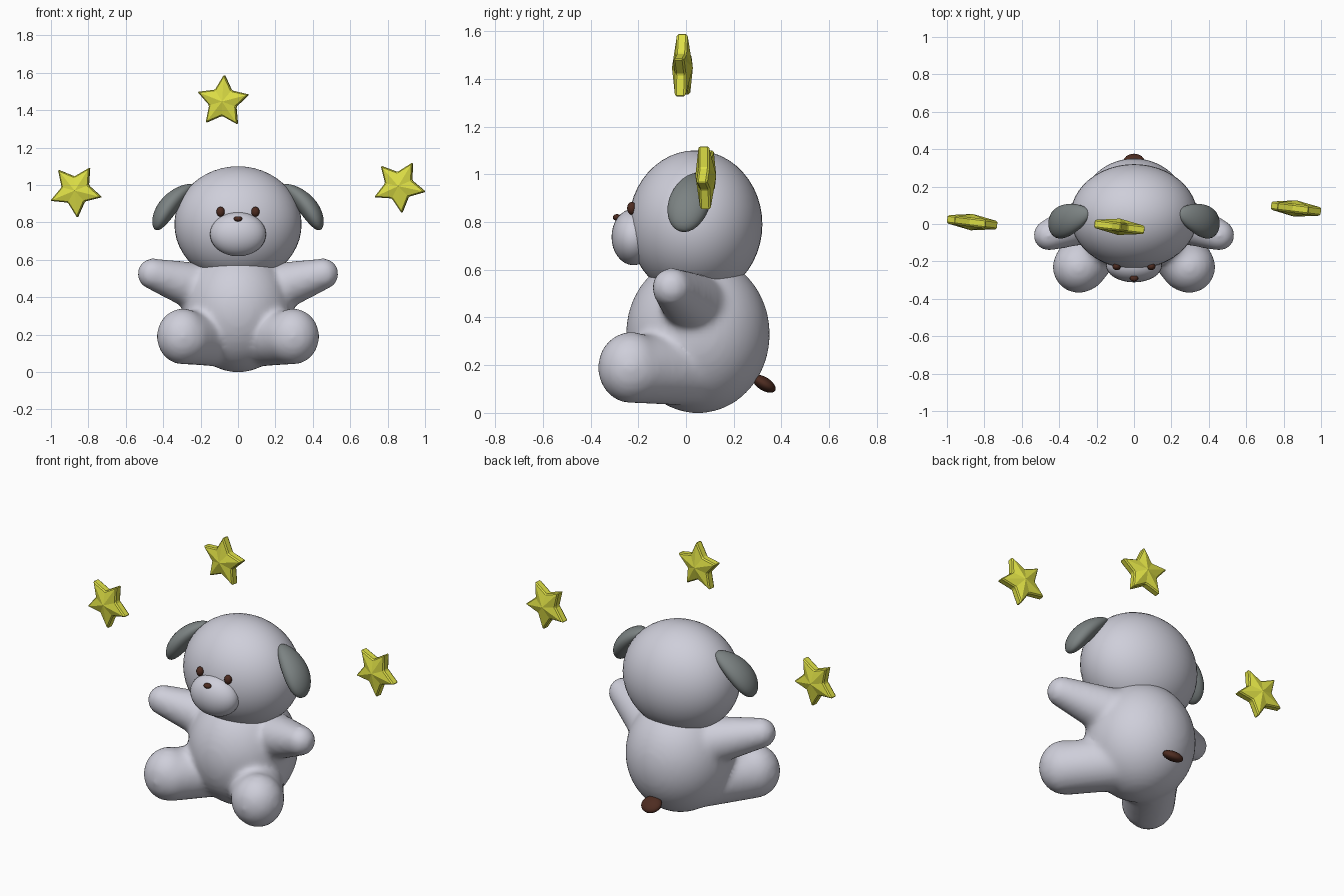
import bpy, bmesh, math
from mathutils import Matrix, Vector

cube = bpy.data.objects.get("Cube")
if cube:
    bpy.data.objects.remove(cube, do_unlink=True)


def material(name, rgb):
    m = bpy.data.materials.new(name)
    m.use_nodes = True
    m.diffuse_color = (*rgb, 1)
    m.node_tree.nodes["Principled BSDF"].inputs["Base Color"].default_value = (*rgb, 1)
    return m


GREY = material("pale_grey", (0.62, 0.62, 0.70))
DARK = material("dark_grey", (0.20, 0.225, 0.225))
BROWN = material("dark_brown", (0.075, 0.025, 0.015))
YELLOW = material("yellow", (0.72, 0.73, 0.06))


def finish(name, bm, mat, smooth=True):
    mesh = bpy.data.meshes.new(name)
    bmesh.ops.recalc_face_normals(bm, faces=bm.faces[:])
    for f in bm.faces:
        f.smooth = smooth
    bm.to_mesh(mesh)
    bm.free()
    mesh.materials.append(mat)
    ob = bpy.data.objects.new(name, mesh)
    bpy.context.collection.objects.link(ob)
    return ob


def add_ball(bm, centre, radii, turn=None, segments=32):
    matrix = Matrix.Translation(centre) @ (turn or Matrix()) @ Matrix.Diagonal((*radii, 1))
    return bmesh.ops.create_uvsphere(bm, u_segments=segments, v_segments=segments // 2,
                                     radius=1, matrix=matrix)


def ball(name, centre, radii, mat, turn=None, segments=32):
    bm = bmesh.new()
    add_ball(bm, centre, radii, turn, segments)
    return finish(name, bm, mat)


def limb(bm, start, end, r_start, r_end, steps=9):
    # Overlapping balls along a line, with the radius changing evenly
    a, b = Vector(start), Vector(end)
    for i in range(steps):
        t = i / (steps - 1)
        r = r_start + (r_end - r_start) * t
        add_ball(bm, a.lerp(b, t), (r, r, r))


# Torso, arms and legs fused into one soft plush skin
bm = bmesh.new()
add_ball(bm, (0, 0.05, 0.33), (0.3, 0.302, 0.332), segments=48)
for s in (1, -1):
    limb(bm, (s * 0.17, 0.05, 0.44), (s * 0.455, -0.06, 0.525), 0.14, 0.084)
    limb(bm, (s * 0.12, 0.0, 0.18), (s * 0.285, -0.22, 0.185), 0.15, 0.145)
    add_ball(bm, (s * 0.295, -0.23, 0.19), (0.14, 0.14, 0.15))
body = finish("body", bm, GREY)
remesh = body.modifiers.new("fuse", "REMESH")
remesh.mode = "VOXEL"
remesh.voxel_size = 0.016
remesh.use_smooth_shade = True
soften = body.modifiers.new("soften", "SMOOTH")
soften.factor = 0.5
soften.iterations = 12

# Head and face
ball("head", (0, 0.04, 0.79), (0.34, 0.28, 0.31), GREY, segments=48)
ball("muzzle", (0, -0.22, 0.737), (0.15, 0.092, 0.118), GREY)
ball("nose", (0, -0.289, 0.819), (0.023, 0.018, 0.014), BROWN, segments=16)

for side, s in (("left", 1), ("right", -1)):
    ball(side + "_eye", (s * 0.093, -0.227, 0.857), (0.022, 0.02, 0.027), BROWN, segments=16)

    # Floppy ear: flattened ball, narrower at the root and drooping outward
    bm = bmesh.new()
    add_ball(bm, (0, 0, 0), (0.052, 0.086, 0.16))
    for v in bm.verts:
        t = v.co.z / 0.16
        v.co.y *= 1 - 0.15 * t
        v.co.x *= 1 - 0.15 * t
        v.co.x -= 0.025 * t * t
    axis = Vector((-0.17, 0.07, 0.2)).normalized()
    across = Vector((0, 1, 0))
    across = (across - axis * across.dot(axis)).normalized()
    out = across.cross(axis)
    frame = Matrix((out, across, axis)).transposed().to_4x4()
    bmesh.ops.transform(bm, matrix=Matrix.Translation((0.362, 0.02, 0.898)) @ frame, verts=bm.verts)
    bmesh.ops.scale(bm, vec=(s, 1, 1), verts=bm.verts)
    finish(side + "_ear", bm, DARK)

# Tail, pointing back and down
ball("tail", (0, 0.327, 0.122), (0.06, 0.055, 0.028), BROWN,
     Matrix.Rotation(math.radians(-32), 4, "X"), segments=24)


def star(name, centre, angle):
    # Faceted star with a raised middle on both faces
    bm = bmesh.new()
    rims = []
    for y in (-0.021, 0.021):
        ring = []
        for i in range(10):
            a = math.radians(angle + 36 * i)
            r = 0.076 if i % 2 else 0.146
            ring.append(bm.verts.new((r * math.cos(a), y, r * math.sin(a))))
        peak = bm.verts.new((0, y * 2.1, 0))
        for i in range(10):
            bm.faces.new((ring[i], ring[(i + 1) % 10], peak))
        rims.append(ring)
    front, back = rims
    for i in range(10):
        j = (i + 1) % 10
        bm.faces.new((front[i], front[j], back[j], back[i]))
    ob = finish(name, bm, YELLOW, smooth=False)
    ob.location = centre
    ob.rotation_euler.z = math.radians(-7)
    bevel = ob.modifiers.new("soft_tips", "BEVEL")
    bevel.width = 0.006
    bevel.segments = 1
    bevel.limit_method = "ANGLE"
    bevel.angle_limit = math.radians(50)


star("top_star", (-0.08, -0.015, 1.446), 87)
star("right_star", (-0.868, 0.01, 0.97), -86)
star("left_star", (0.862, 0.083, 0.994), -84)
